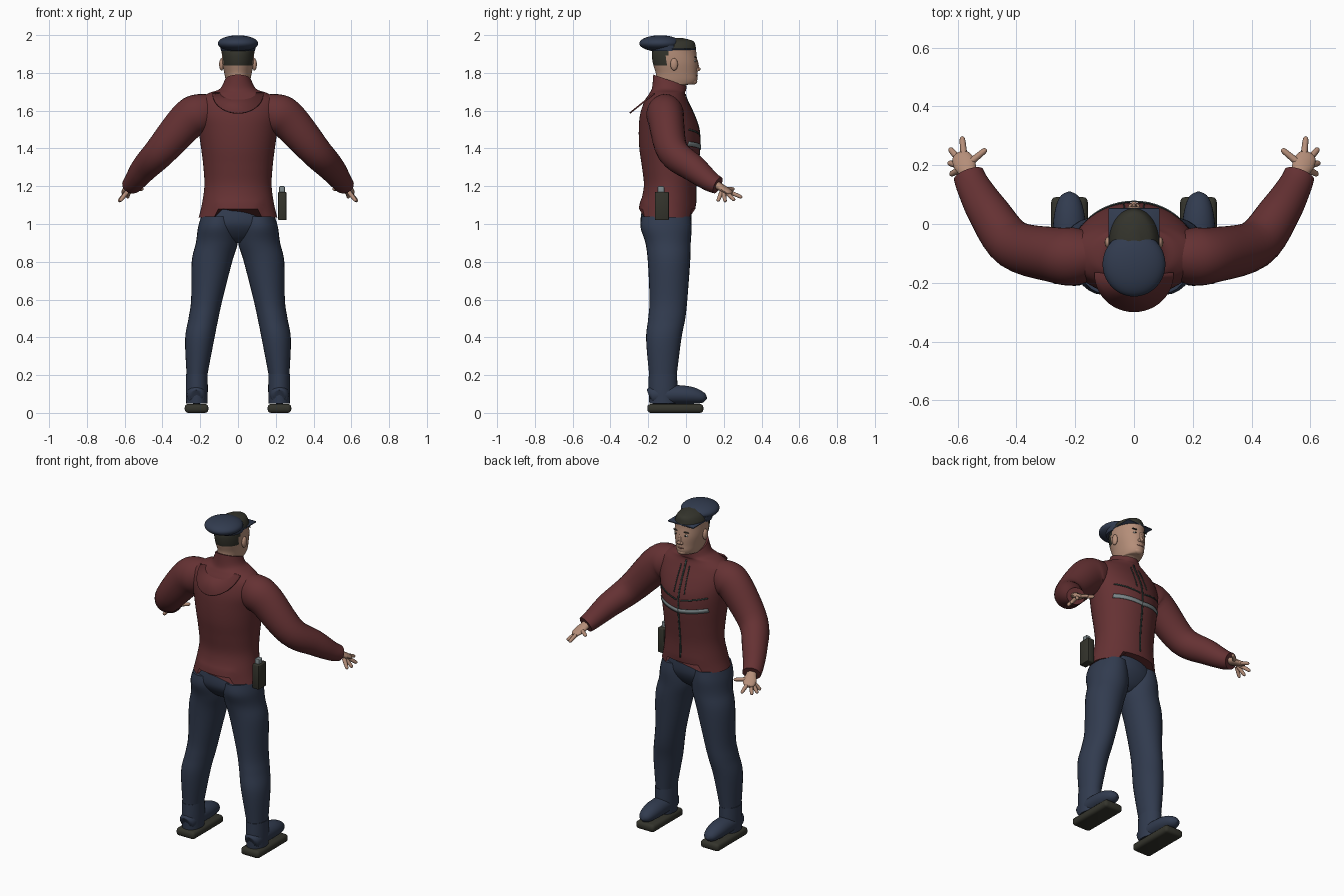
import bpy, bmesh, math
from mathutils import Vector
from mathutils.bvhtree import BVHTree

cube = bpy.data.objects.get("Cube")
if cube:
    bpy.data.objects.remove(cube, do_unlink=True)


def material(name, r, g, b):
    mat = bpy.data.materials.new(name)
    mat.use_nodes = True
    mat.diffuse_color = (r, g, b, 1)
    bsdf = mat.node_tree.nodes["Principled BSDF"]
    bsdf.inputs["Base Color"].default_value = (r, g, b, 1)
    bsdf.inputs["Roughness"].default_value = 0.8
    return mat


RED = material("dark red cloth", .13, .031, .033)
NAVY = material("navy cloth", .031, .044, .078)
SKIN = material("skin", .46, .27, .19)
LIPS = material("lips", .30, .14, .11)
OLIVE = material("dark olive", .034, .034, .025)
SILVER = material("silver grey", .20, .24, .25)
SEAM = material("dark green seam", .03, .05, .045)
WHITE = material("eye white", .6, .6, .57)


def finish(name, bm, *mats, angle=45):
    """Turn a bmesh into a smooth shaded object with sharp edges kept."""
    bmesh.ops.recalc_face_normals(bm, faces=bm.faces)
    mesh = bpy.data.meshes.new(name)
    bm.to_mesh(mesh)
    bm.free()
    for mat in mats:
        mesh.materials.append(mat)
    for poly in mesh.polygons:
        poly.use_smooth = True
    mesh.set_sharp_from_angle(angle=math.radians(angle))
    obj = bpy.data.objects.new(name, mesh)
    bpy.context.collection.objects.link(obj)
    return obj


def spline(rows, steps=5):
    """Smooth curve through rows of numbers."""
    out = []
    for i in range(len(rows) - 1):
        quad = [rows[max(i - 1, 0)], rows[i], rows[i + 1], rows[min(i + 2, len(rows) - 1)]]
        for k in range(steps):
            t = k / steps
            out.append([.5 * (2 * b + (c - a) * t + (2 * a - 5 * b + 4 * c - d) * t * t
                              + (3 * b - a - 3 * c + d) * t ** 3) for a, b, c, d in zip(*quad)])
    return out + [list(rows[-1])]


def loft(name, rows, *mats, side=1, sides=28, tube=False, shape=None, rule=None):
    """Skin of oval rings; each row is x, y, z, width radius, depth radius."""
    rows = spline(rows)
    mid = [Vector((r[0] * side, r[1], r[2])) for r in rows]
    bm, rings = bmesh.new(), []
    for i, (c, row) in enumerate(zip(mid, rows)):
        u, v = Vector((1, 0, 0)), Vector((0, 1, 0))
        if tube:
            way = mid[min(i + 1, len(mid) - 1)] - mid[max(i - 1, 0)]
            u = way.cross(Vector((0, 0, 1))).normalized()
            v = u.cross(way).normalized()
        turn = [math.tau * k / sides for k in range(sides)]
        pts = [c + u * row[3] * math.cos(a) + v * row[4] * math.sin(a) for a in turn]
        rings.append([bm.verts.new(shape(p) if shape else p) for p in pts])
    for low, high in zip(rings, rings[1:]):
        for k in range(sides):
            j = (k + 1) % sides
            bm.faces.new((low[k], low[j], high[j], high[k]))
    bm.faces.new(rings[0])
    bm.faces.new(rings[-1])
    if rule:
        for face in bm.faces:
            face.material_index = rule(face.calc_center_median())
    return finish(name, bm, *mats)


def place(bm, centre, size):
    for v in bm.verts:
        v.co = Vector([c + s * p for c, s, p in zip(centre, size, v.co)])


def ellipsoid(name, centre, radii, mat, segments=24):
    bm = bmesh.new()
    bmesh.ops.create_uvsphere(bm, u_segments=segments, v_segments=segments // 2, radius=1)
    place(bm, centre, radii)
    return finish(name, bm, mat)


def box(name, low, high, mat, bevel=.006, segments=2):
    bm = bmesh.new()
    bmesh.ops.create_cube(bm, size=1)
    place(bm, [(a + b) / 2 for a, b in zip(low, high)], [b - a for a, b in zip(low, high)])
    bmesh.ops.bevel(bm, geom=bm.edges[:], offset=bevel, segments=segments, affect='EDGES', profile=.5)
    return finish(name, bm, mat)


# Jacket: collar dips towards the face, hem is notched in the middle
def jacket_shape(p):
    if p.z > 1.7:
        p.z -= (p.y + .17) * .35 * min((p.z - 1.7) / .09, 1)
    elif p.z < 1.135 and abs(p.x) < .12:
        p.z += .045 * (1 - (p.z - 1.035) / .1)
    return p


jacket = loft("jacket", [
    (0, -.10, 1.035, .208, .15), (0, -.095, 1.10, .192, .148), (0, -.085, 1.2, .178, .138),
    (0, -.085, 1.3, .183, .148), (0, -.087, 1.4, .195, .16), (0, -.09, 1.5, .21, .16),
    (0, -.1, 1.58, .225, .143), (0, -.105, 1.65, .215, .115), (0, -.1, 1.69, .16, .095),
    (0, -.09, 1.72, .098, .09), (0, -.085, 1.79, .07, .088)],
    RED, sides=48, shape=jacket_shape)

# Collar flap on the back
bm = bmesh.new()
arc = [math.pi * k / 24 for k in range(25)]
bm.faces.new([bm.verts.new((.135 * math.cos(a), -.17 - .13 * math.sin(a), 1.695 - .105 * math.sin(a)))
              for a in arc])
flap = finish("collar_flap", bm, RED)
flap.modifiers.new("thickness", 'SOLIDIFY').thickness = .008

# Trim strips that follow the jacket front
skin = BVHTree.FromPolygons([v.co for v in jacket.data.vertices],
                            [p.vertices[:] for p in jacket.data.polygons])


def trim(name, start, end, width, mat, steps=24):
    a, b = Vector(start), Vector(end)
    across = (b - a).orthogonal().normalized() * width / 2
    bm, pairs = bmesh.new(), []
    for k in range(steps + 1):
        pair = []
        for p in (a.lerp(b, k / steps) + across, a.lerp(b, k / steps) - across):
            hit = skin.ray_cast(Vector((p.x, 1, p.y)), Vector((0, -1, 0)))[0]
            if hit:
                pair.append(bm.verts.new(hit + Vector((0, .003, 0))))
        if len(pair) == 2:
            pairs.append(pair)
    for (p, q), (r, s) in zip(pairs, pairs[1:]):
        bm.faces.new((p, q, s, r))
    obj = finish(name, bm, mat)
    obj.modifiers.new("thickness", 'SOLIDIFY').thickness = .003


trim("zipper", (0, 1.69), (0, 1.11), .009, SEAM)
for s, tag in ((1, "left"), (-1, "right")):
    trim(tag + "_chest_band", (0, 1.405), (s * .16, 1.425), .024, SILVER)
    trim(tag + "_chest_seam", (s * .015, 1.47), (s * .16, 1.50), .008, SEAM)
    trim(tag + "_collar_seam", (s * .035, 1.51), (s * .028, 1.66), .005, SEAM)

# Trousers seat
loft("trousers_seat", [
    (0, -.1, 1.12, .17, .125), (0, -.105, 1.03, .198, .135), (0, -.105, .98, .205, .125),
    (0, -.1, .93, .15, .09), (0, -.095, .90, .04, .05)], NAVY, sides=40)

# Limbs, built for both sides
FINGERS = {"index": (.585, .298, 1.14), "middle": (.628, .258, 1.125), "ring": (.632, .208, 1.117),
           "little": (.625, .168, 1.12), "thumb": (.502, .255, 1.185)}
for s, tag in ((1, "left_"), (-1, "right_")):
    loft(tag + "trouser_leg", [
        (.105, -.105, 1.04, .09, .13), (.108, -.105, .98, .104, .135), (.112, -.095, .9, .111, .12),
        (.138, -.09, .8, .107, .112), (.165, -.093, .6, .083, .1), (.183, -.102, .5, .079, .098),
        (.203, -.118, .39, .077, .093), (.217, -.122, .2, .055, .073), (.218, -.122, .15, .052, .07)],
        NAVY, side=s)
    loft(tag + "boot_shaft", [
        (.218, -.122, .05, .056, .072), (.218, -.122, .12, .058, .076), (.218, -.122, .205, .057, .075)],
        NAVY, side=s)
    loft(tag + "boot_foot", [
        (.22, -.195, .09, .03, .03), (.22, -.17, .095, .05, .05), (.22, -.05, .097, .056, .05),
        (.22, .03, .092, .052, .045), (.22, .09, .08, .034, .028), (.22, .11, .075, .004, .004)],
        NAVY, side=s, tube=True)
    xs = sorted((s * .157, s * .282))
    box(tag + "sole", (xs[0], -.205, 0), (xs[1], .092, .047), OLIVE, .018, 3)
    loft(tag + "sleeve", [
        (.11, -.1, 1.61, .07, .075), (.2, -.11, 1.585, .098, .105), (.27, -.105, 1.545, .094, .103),
        (.41, -.07, 1.385, .083, .085), (.495, .04, 1.295, .071, .072), (.545, .125, 1.228, .058, .055),
        (.563, .168, 1.205, .053, .047)], RED, side=s, tube=True)
    loft(tag + "palm", [
        (.555, .14, 1.22, .028, .022), (.565, .175, 1.2, .03, .02), (.577, .205, 1.182, .038, .017),
        (.592, .232, 1.166, .03, .013), (.597, .242, 1.161, .012, .006)], SKIN, side=s, tube=True, sides=16)
    for finger, tip in FINGERS.items():
        end = Vector(tip)
        root = Vector((.575, .195, 1.185))
        points = [root.lerp(end, t) for t in (.25, .6, .92, 1)]
        loft(tag + finger + "_finger", [(*p, r, r) for p, r in zip(points, (.012, .011, .009, .002))],
             SKIN, side=s, tube=True, sides=10)
    # Face features that come in pairs
    ellipsoid(tag + "ear", (s * .087, -.063, 1.845), (.013, .02, .033), SKIN, 16)
    ellipsoid(tag + "eye", (s * .032, .047, 1.863), (.013, .007, .006), WHITE, 12)
    ellipsoid(tag + "pupil", (s * .032, .052, 1.863), (.005, .004, .005), OLIVE, 12)
    ellipsoid(tag + "eyebrow", (s * .034, .049, 1.884), (.02, .006, .004), OLIVE, 12)
    ellipsoid(tag + "nostril", (s * .011, .058, 1.816), (.009, .012, .009), SKIN, 12)

# Head with hair coloured by position
loft("head", [
    (0, -.075, 1.66, .06, .065), (0, -.07, 1.73, .062, .068), (0, -.055, 1.742, .06, .1),
    (0, -.05, 1.765, .066, .11), (0, -.05, 1.80, .073, .11), (0, -.057, 1.85, .083, .118),
    (0, -.063, 1.9, .086, .118), (0, -.06, 1.935, .083, .112), (0, -.06, 1.968, .062, .098),
    (0, -.06, 1.985, .02, .04)], SKIN, OLIVE, sides=48,
    rule=lambda c: int(c.z > 1.928 or (c.y < -.1 and c.z > 1.838)))
ellipsoid("nose_tip", (0, .06, 1.82), (.012, .017, .012), SKIN, 16)
loft("nose_bridge", [(0, .05, 1.812, .012, .02), (0, .053, 1.835, .01, .016), (0, .049, 1.87, .008, .012)],
     SKIN, sides=12)
ellipsoid("mouth", (0, .053, 1.785), (.024, .01, .006), LIPS, 16)
ellipsoid("chin", (0, .04, 1.756), (.03, .02, .018), SKIN, 16)

# Cap
ellipsoid("cap_crown", (0, -.137, 1.956), (.107, .11, .043), NAVY, 40)
loft("cap_band", [(0, -.1, 1.915, .09, .088), (0, -.11, 1.945, .094, .092)], NAVY, sides=40,
     shape=lambda p: Vector((p.x, min(p.y, -.05), p.z)))
box("cap_brim", (-.087, -.1, 1.921), (.087, .054, 1.929), NAVY, .002, 1)

# Holster with the grip of a sidearm
box("holster", (.212, -.165, 1.02), (.257, -.09, 1.17), OLIVE, .006)
box("sidearm_grip", (.218, -.15, 1.13), (.248, -.115, 1.2), SILVER, .006)
